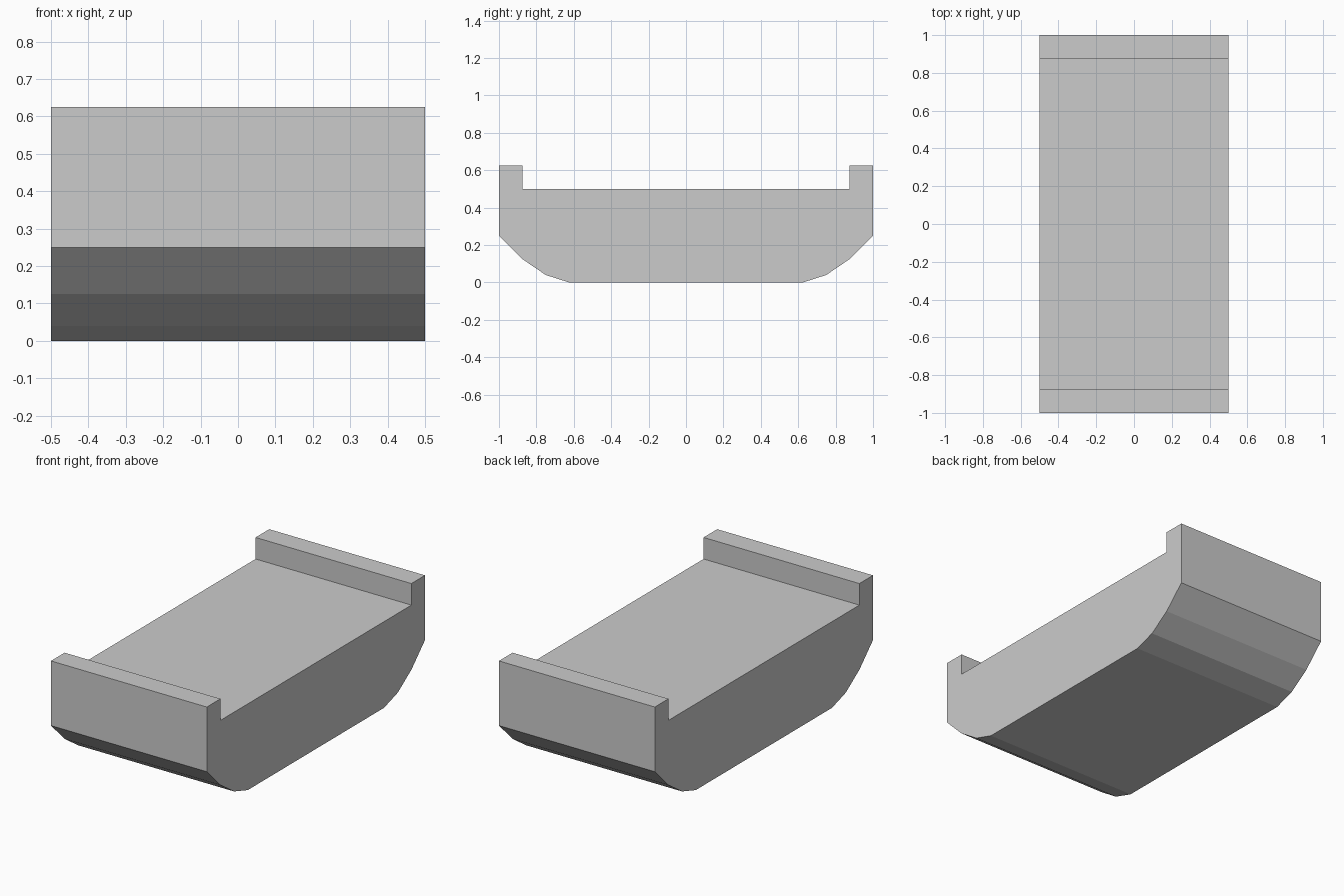
import bpy
import bmesh

if "Cube" in bpy.data.objects:
    bpy.data.objects.remove(bpy.data.objects["Cube"])

WIDTH = 1.0

# Half of the side profile (y, z), from the underside up to the deck
half = [(0.625, 0), (0.75, 0.04), (0.875, 0.125), (1, 0.25),
        (1, 0.625), (0.875, 0.625), (0.875, 0.5)]
profile = half + [(-y, z) for y, z in reversed(half)]

# Platform with raised end lips: extrude the profile across x
bm = bmesh.new()
side = bm.faces.new([bm.verts.new((-WIDTH / 2, y, z)) for y, z in profile])
result = bmesh.ops.extrude_face_region(bm, geom=[side], use_keep_orig=True)
moved = [v for v in result["geom"] if isinstance(v, bmesh.types.BMVert)]
bmesh.ops.translate(bm, verts=moved, vec=(WIDTH, 0, 0))
bmesh.ops.recalc_face_normals(bm, faces=bm.faces)

mesh = bpy.data.meshes.new("lipped_platform")
bm.to_mesh(mesh)
bm.free()
platform = bpy.data.objects.new("lipped_platform", mesh)
bpy.context.collection.objects.link(platform)
